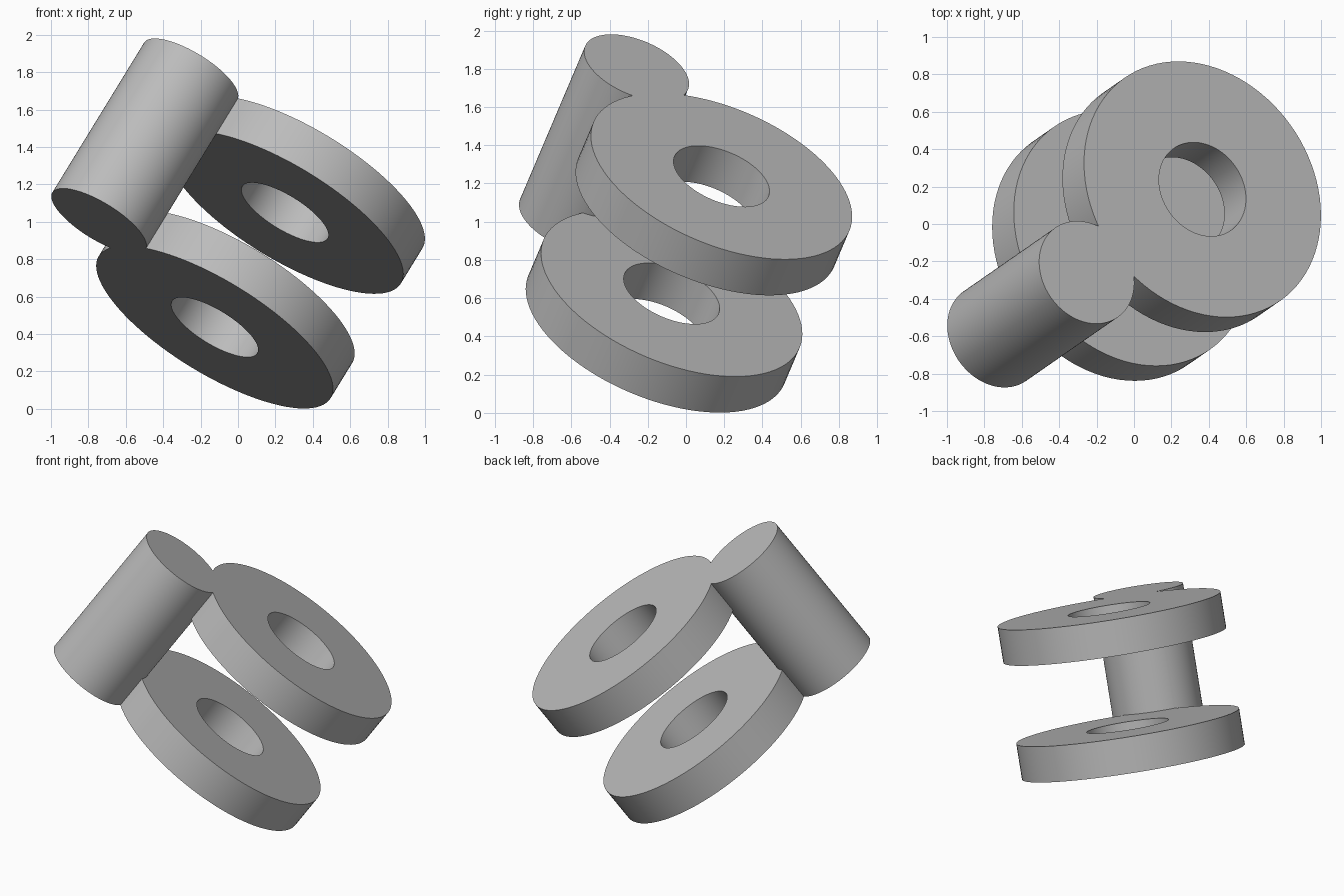
import bpy, bmesh, math
from mathutils import Matrix, Vector

default = bpy.data.objects.get("Cube")
if default:
    bpy.data.objects.remove(default, do_unlink=True)

SEGMENTS = 96
DISC_R, HOLE_R, DISC_H = 0.727, 0.267, 0.235
PIN_R, PIN_OFFSET, LENGTH = 0.292, 0.95, 1.0

# One plain grey
grey = bpy.data.materials.new("plain grey")
grey.use_nodes = True
colour = (0.5, 0.5, 0.5, 1)
grey.diffuse_color = colour
grey.node_tree.nodes["Principled BSDF"].inputs["Base Color"].default_value = colour

# Tilted frame: z runs along the pin, x points from the discs to the pin
axis = Vector((0.49, 0.34, 0.80)).normalized()
side = Vector((-0.62, -0.445, 0.565))
side = (side - axis * side.dot(axis)).normalized()
frame = Matrix((side, axis.cross(side), axis)).transposed().to_4x4()
frame.translation = (-0.125, -0.155, 0.436)


def lathe(name, profile, x=0, z=0):
    """Turn a closed (radius, height) profile around the local z axis."""
    bm = bmesh.new()
    verts = [bm.verts.new((r, 0, h)) for r, h in profile]
    edges = [bm.edges.new((a, b)) for a, b in zip(verts, verts[1:] + verts[:1])]
    bmesh.ops.spin(bm, geom=verts + edges, cent=(0, 0, 0), axis=(0, 0, 1),
                   angle=math.tau, steps=SEGMENTS, use_merge=True)
    bmesh.ops.remove_doubles(bm, verts=bm.verts, dist=0.0001)
    bmesh.ops.recalc_face_normals(bm, faces=bm.faces)
    return finish(bm, name, x, z)


def cylinder(name, radius, height, x=0, z=0):
    bm = bmesh.new()
    bmesh.ops.create_cone(bm, cap_ends=True, segments=SEGMENTS, radius1=radius,
                          radius2=radius, depth=height,
                          matrix=Matrix.Translation((0, 0, height / 2)))
    return finish(bm, name, x, z)


def finish(bm, name, x, z):
    mesh = bpy.data.meshes.new(name)
    bm.to_mesh(mesh)
    bm.free()
    mesh.materials.append(grey)
    obj = bpy.data.objects.new(name, mesh)
    bpy.context.collection.objects.link(obj)
    obj.matrix_world = frame @ Matrix.Translation((x, 0, z))
    return obj


# Upright pin and the two pierced discs that grow out of its ends
pin = cylinder("joined_pin_and_discs", PIN_R, LENGTH, x=PIN_OFFSET)
ring = [(HOLE_R, 0), (DISC_R, 0), (DISC_R, DISC_H), (HOLE_R, DISC_H)]
discs = [lathe("lower_disc", ring),
         lathe("upper_disc", ring, z=LENGTH - DISC_H)]

# Fuse the discs to the pin
for disc in discs:
    union = pin.modifiers.new("join " + disc.name, 'BOOLEAN')
    union.operation = 'UNION'
    union.solver = 'EXACT'
    union.object = disc

bpy.context.view_layer.objects.active = pin
for obj in bpy.context.selected_objects:
    obj.select_set(False)
pin.select_set(True)
for modifier in list(pin.modifiers):
    bpy.ops.object.modifier_apply(modifier=modifier.name)
for disc in discs:
    bpy.data.objects.remove(disc, do_unlink=True)
bpy.ops.object.shade_smooth_by_angle(angle=math.radians(30))
